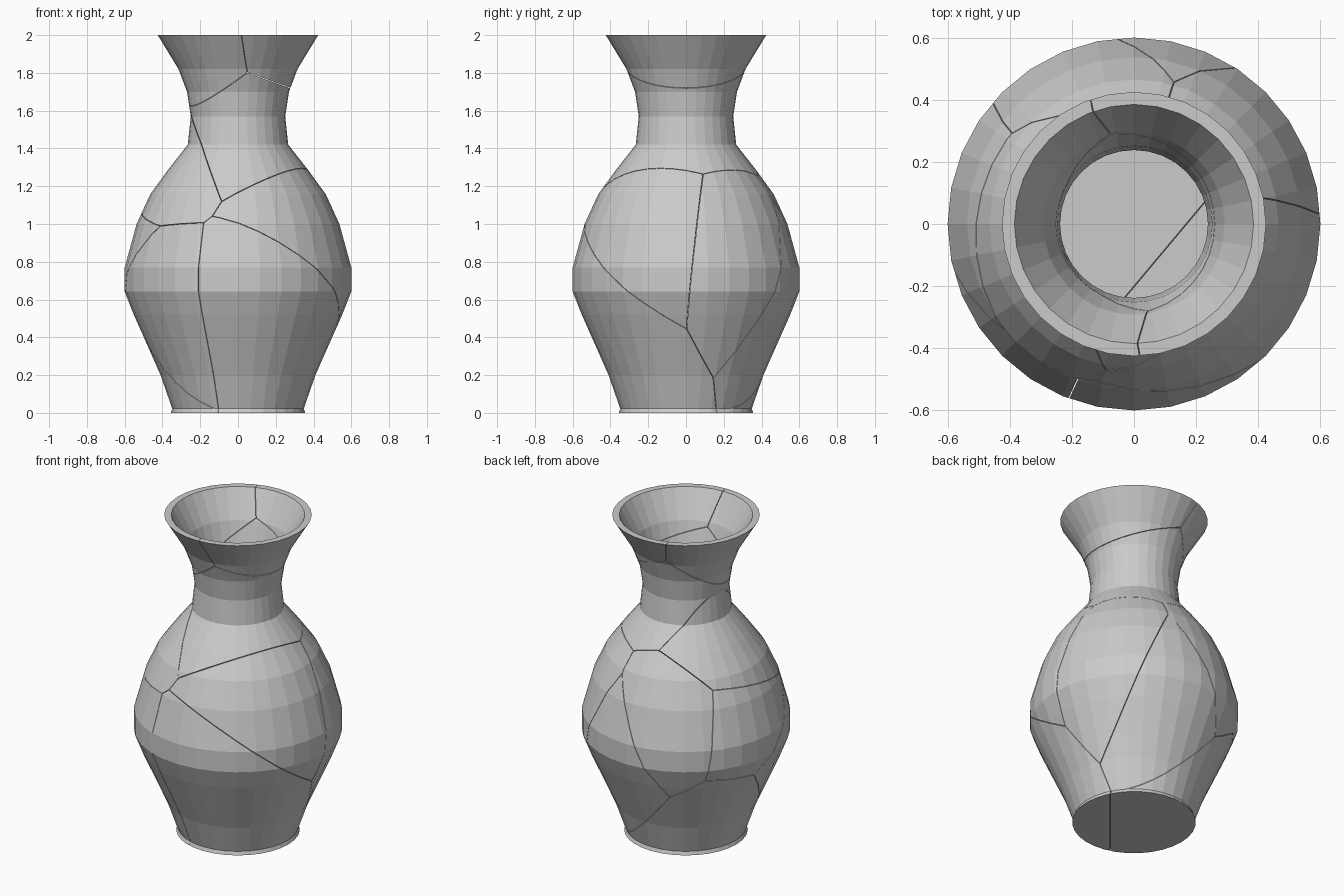
import bpy, bmesh, math
from mathutils import Vector

if "Cube" in bpy.data.objects:
    bpy.data.objects.remove(bpy.data.objects["Cube"])

SIDES = 32
GAP = 0.0015

# Outer wall (radius, z) from foot to rim, then inner wall back down to the floor
OUTER = [(0, 0), (.356, 0), (.348, .022), (.41, .2), (.463, .32), (.503, .41), (.552, .52),
         (.6, .642), (.6, .77), (.537, 1.0), (.465, 1.157), (.372, 1.285), (.266, 1.42),
         (.25, 1.57), (.27, 1.70), (.315, 1.82), (.425, 2.0)]
INNER = [(.385, 2.0), (.292, 1.83), (.252, 1.70), (.238, 1.57), (.243, 1.42), (.345, 1.27),
         (.437, 1.14), (.508, .99), (.57, .765), (.57, .65), (.524, .53), (.475, .42),
         (.435, .33), (.383, .21), (.325, .03), (0, .03)]

# One seed point per shard; each crack lies midway between two seeds
SHARDS = {
    "rim_right": (.20, -.05, 2.03), "rim_left": (-.27, -.14, 1.90),
    "neck": (.02, -.05, 1.53), "shoulder_left": (-.38, 0, 1.34),
    "belly_right": (.40, -.20, .90), "base_front": (.25, -.42, .55),
    "belly_front_left": (-.40, -.12, .55), "belly_left": (-.45, .10, .78),
    "base_back": (-.43, .15, .30), "belly_right_back": (.42, .30, .85),
    "belly_back": (.10, .50, .70), "belly_back_left": (-.20, .50, .85),
}


def vase_body():
    """Lathe the closed wall profile into a watertight vase."""
    bm = bmesh.new()
    rings = []
    for r, z in OUTER + INNER:
        if r == 0:
            rings.append([bm.verts.new((0, 0, z))] * SIDES)
        else:
            rings.append([bm.verts.new((r * math.cos(2 * math.pi * i / SIDES),
                                        r * math.sin(2 * math.pi * i / SIDES), z))
                          for i in range(SIDES)])
    for a, b in zip(rings, rings[1:]):
        for i in range(SIDES):
            j = (i + 1) % SIDES
            bm.faces.new(list(dict.fromkeys((a[i], a[j], b[j], b[i]))))
    return bm


def cut(bm, point, normal):
    """Remove everything beyond a plane and cap the broken edge."""
    res = bmesh.ops.bisect_plane(bm, geom=bm.verts[:] + bm.edges[:] + bm.faces[:], dist=1e-6,
                                 plane_co=point, plane_no=normal, clear_outer=True)
    edges = [e for e in res["geom_cut"]
             if isinstance(e, bmesh.types.BMEdge) and e.is_valid and e.is_boundary]
    if edges:
        bmesh.ops.triangle_fill(bm, edges=edges, use_beauty=True, use_dissolve=False,
                                normal=normal)


# Break the vase into shards
body = vase_body()
for name, co in SHARDS.items():
    seed = Vector(co)
    bm = body.copy()
    for other, oco in SHARDS.items():
        if other != name:
            n = (Vector(oco) - seed).normalized()
            cut(bm, (seed + Vector(oco)) / 2 - n * GAP, n)
    bmesh.ops.recalc_face_normals(bm, faces=bm.faces[:])
    mesh = bpy.data.meshes.new(name)
    bm.to_mesh(mesh)
    bm.free()
    bpy.context.collection.objects.link(bpy.data.objects.new(name, mesh))
body.free()
